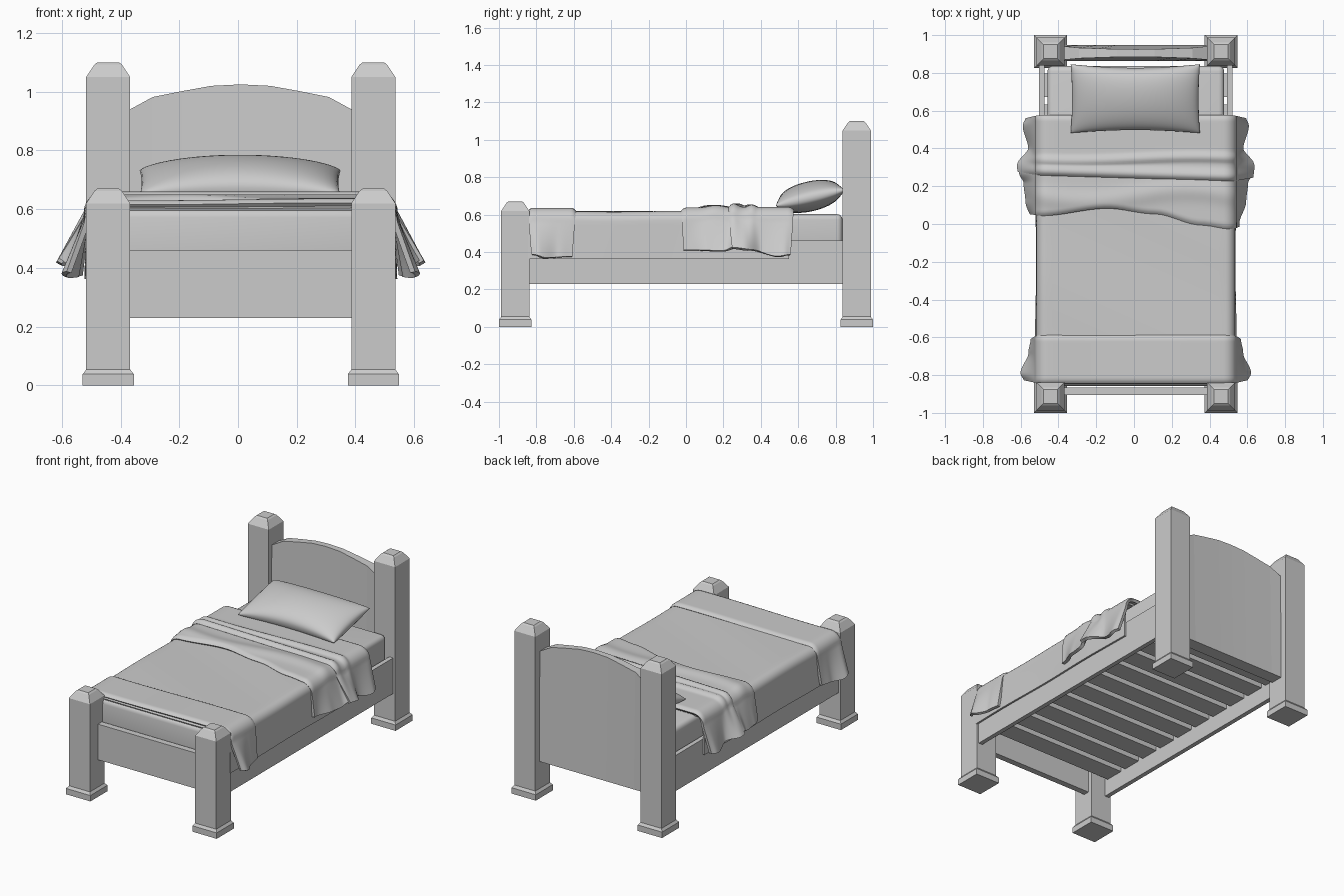
import bpy, bmesh
from math import sin, cos, pi, radians, exp

if "Cube" in bpy.data.objects:
    bpy.data.objects.remove(bpy.data.objects["Cube"])

CX = 0.0095  # centre line of the frame


def make(name, verts, faces, smooth=None):
    me = bpy.data.meshes.new(name)
    me.from_pydata(verts, [], faces)
    bm = bmesh.new()
    bm.from_mesh(me)
    bmesh.ops.remove_doubles(bm, verts=bm.verts, dist=1e-5)
    bmesh.ops.recalc_face_normals(bm, faces=bm.faces)
    bm.to_mesh(me)
    bm.free()
    ob = bpy.data.objects.new(name, me)
    bpy.context.collection.objects.link(ob)
    if smooth:
        shade(ob, smooth)
    return ob


def activate(ob):
    bpy.ops.object.select_all(action='DESELECT')
    ob.select_set(True)
    bpy.context.view_layer.objects.active = ob


def shade(ob, angle):
    activate(ob)
    bpy.ops.object.shade_smooth_by_angle(angle=radians(angle))


def modify(ob, kind, **settings):
    activate(ob)
    mod = ob.modifiers.new(kind.title(), kind)
    for key, value in settings.items():
        setattr(mod, key, value)
    bpy.ops.object.modifier_apply(modifier=mod.name)


def box(name, x0, x1, y0, y1, z0, z1):
    v = [(CX + x, y, z) for x in (x0, x1) for y in (y0, y1) for z in (z0, z1)]
    f = [(0, 1, 3, 2), (4, 6, 7, 5), (0, 4, 5, 1), (2, 3, 7, 6), (0, 2, 6, 4), (1, 5, 7, 3)]
    return make(name, v, f)


def grid_faces(nu, nv):
    return [(i * nv + j, (i + 1) * nv + j, (i + 1) * nv + j + 1, i * nv + j + 1)
            for i in range(nu - 1) for j in range(nv - 1)]


def lerp_table(points, t):
    """Smooth interpolation through (t, value) pairs."""
    if t <= points[0][0]:
        return points[0][1]
    for (a, va), (b, vb) in zip(points, points[1:]):
        if t <= b:
            k = (t - a) / (b - a)
            return va + (vb - va) * k * k * (3 - 2 * k)
    return points[-1][1]


# Square posts with a flared foot and a chamfered cap
def post(name, cx, cy, height):
    rings = [(0.087, 0), (0.087, 0.038), (0.075, 0.054), (0.075, height - 0.05),
             (0.047, height - 0.008), (0.037, height)]
    v = [(CX + cx + sx * h, cy + sy * h, z) for h, z in rings
         for sx, sy in ((-1, -1), (1, -1), (1, 1), (-1, 1))]
    f = [(r * 4 + i, r * 4 + (i + 1) % 4, r * 4 + 4 + (i + 1) % 4, r * 4 + 4 + i)
         for r in range(len(rings) - 1) for i in range(4)]
    last = len(v) - 4
    make(name, v, f + [(3, 2, 1, 0), tuple(range(last, last + 4))])


for side, s in (("left", -1), ("right", 1)):
    post(f"front_post_{side}", s * 0.4515, -0.913, 0.67)
    post(f"back_post_{side}", s * 0.4515, 0.913, 1.10)
    x0, x1 = sorted((s * 0.484, s * 0.513))
    box(f"side_rail_{side}", x0, x1, -0.86, 0.86, 0.23, 0.46)

# Arched headboard, thinning toward the crest
arch = [(-0.39, 0.932), (-0.377, 0.94), (-0.3, 0.982), (-0.2, 1.002), (-0.1, 1.02), (0, 1.025)]
arch += [(-x, z) for x, z in arch[-2::-1]]
v = []
for x, z in arch:
    t = 0.037 - 0.017 * (z - 0.932) / 0.093
    v += [(CX + x, 0.905 + dy, h) for dy, h in ((-0.042, 0.23), (-t, z), (t, z), (0.042, 0.23))]
f = [(i * 4 + j, i * 4 + (j + 1) % 4, i * 4 + 4 + (j + 1) % 4, i * 4 + 4 + j)
     for i in range(len(arch) - 1) for j in range(4)]
make("headboard", v, f + [(0, 1, 2, 3), tuple(range(len(v) - 4, len(v)))])

# Footboard and slats
box("footboard", -0.39, 0.39, -0.905, -0.865, 0.23, 0.46)
for i in range(10):
    y = -0.75 + i * 0.165
    box(f"slat_{i + 1}", -0.486, 0.486, y - 0.063, y + 0.063, 0.335, 0.385)

# Mattress
mattress = box("mattress", -0.468, 0.468, -0.857, 0.837, 0.385, 0.602)
modify(mattress, 'BEVEL', width=0.03, segments=4)
shade(mattress, 40)


# Cloth draped across the bed: flat top, rounded shoulders, hanging sides
def drape(name, y_head, y_foot, top, shoulder, r, hem, flare, thick, rows=28, pull=0.0):
    """y_foot(x), top(x, y), hem(y) and flare(y, side) shape the cloth."""
    half = [(shoulder * i / 14, 0, 0) for i in range(15)]
    half += [(shoulder + r * sin(a), r * (1 - cos(a)), 0)
             for a in (pi / 2 * k / 6 for k in range(1, 7))]
    half += [(shoulder + r, r, k / 9) for k in range(1, 10)]
    cross = [(-x, d, k, -1) for x, d, k in half[:0:-1]] + [(x, d, k, 1) for x, d, k in half]
    verts = []
    for x, d, k, s in cross:
        for j in range(rows):
            t = j / (rows - 1)
            y = y_head + (y_foot(x) - y_head) * t
            z = top(x, y) - d
            z += (hem(y) - z) * k
            # soft rolled edges at both ends
            end = min(t, 1 - t) * abs(y_foot(x) - y_head)
            z -= 0.012 * max(0, 1 - end / 0.02) ** 2 * (1 - k)
            verts.append((CX + x + s * flare(y, s) * k, y - pull * k * (1 - 2 * t), z))
    ob = make(name, verts, grid_faces(len(cross), rows))
    modify(ob, 'SOLIDIFY', thickness=thick, offset=0)
    shade(ob, 50)


drape("blanket", 0.55, lambda x: -0.845, lambda x, y: 0.611 + 0.002 * sin(9 * y + 4 * x),
      0.475, 0.045, lambda y: 0.362, lambda y, s: 0.004 + 0.003 * sin(8 * y), 0.012, 50)

drape("foot_fold", -0.595, lambda x: -0.838, lambda x, y: 0.624 + 0.003 * sin(5 * x), 0.465, 0.06,
      lambda y: lerp_table([(-0.83, 0.385), (-0.76, 0.368), (-0.6, 0.375)], y),
      lambda y, s: lerp_table([(-0.84, 0.06), (-0.8, 0.077), (-0.68, 0.035), (-0.59, 0.022)], y),
      0.018, 28, 0.014)

# Turned-down top of the blanket, in two overlapping layers with folds
wave = [(-0.5, 0.05), (-0.15, 0.09), (0.1, 0.06), (0.35, 0.0), (0.5, -0.02)]
drape("lower_fold", 0.29, lambda x: lerp_table(wave, x),
      lambda x, y: 0.628 + 0.012 * exp(-((y - 0.15 - 0.03 * sin(6 * x)) / 0.05) ** 2),
      0.465, 0.06, lambda y: lerp_table([(0.0, 0.41), (0.2, 0.405), (0.29, 0.43)], y),
      lambda y, s: lerp_table([(0.0, 0.014), (0.12, 0.05), (0.22, 0.06), (0.28, 0.085)], y),
      0.02, 28, 0.006)
drape("upper_fold", 0.57, lambda x: 0.25 - 0.03 * x,
      lambda x, y: 0.63 + 0.02 * exp(-((y - 0.265 + 0.03 * x) / 0.03) ** 2)
      + 0.014 * exp(-((y - 0.345 - 0.01 * sin(5 * x)) / 0.02) ** 2),
      0.465, 0.06, lambda y: lerp_table([(0.24, 0.42), (0.34, 0.41), (0.5, 0.375), (0.57, 0.385)], y),
      lambda y, s: lerp_table([(0.24, 0.09), (0.3, 0.095), (0.4, 0.035), (0.53, 0.064),
                               (0.57, 0.05)], y),
      0.02, 36, 0.012)

# Pillow: two puffed sheets sharing a pinched seam, leaning on the headboard
n = 29
verts, faces = [], []
tilt = radians(13)
for s in (-1, 1):
    base = len(verts)
    for i in range(n):
        for j in range(n):
            u, w = sin(pi / 2 * (2 * i / (n - 1) - 1)), sin(pi / 2 * (2 * j / (n - 1) - 1))
            x = u * (0.335 + 0.007 * w * w)
            y = w * (0.167 + 0.02 * u * u)
            z = s * 0.08 * max(0, (1 - u * u) * (1 - w * w)) ** 0.4
            z -= 0.008 * u * u
            verts.append((0.007 + x, 0.662 + y * cos(tilt) - z * sin(tilt),
                          0.697 + y * sin(tilt) + z * cos(tilt)))
    faces += [tuple(base + k for k in q) for q in grid_faces(n, n)]
make("pillow", verts, faces, 60)
